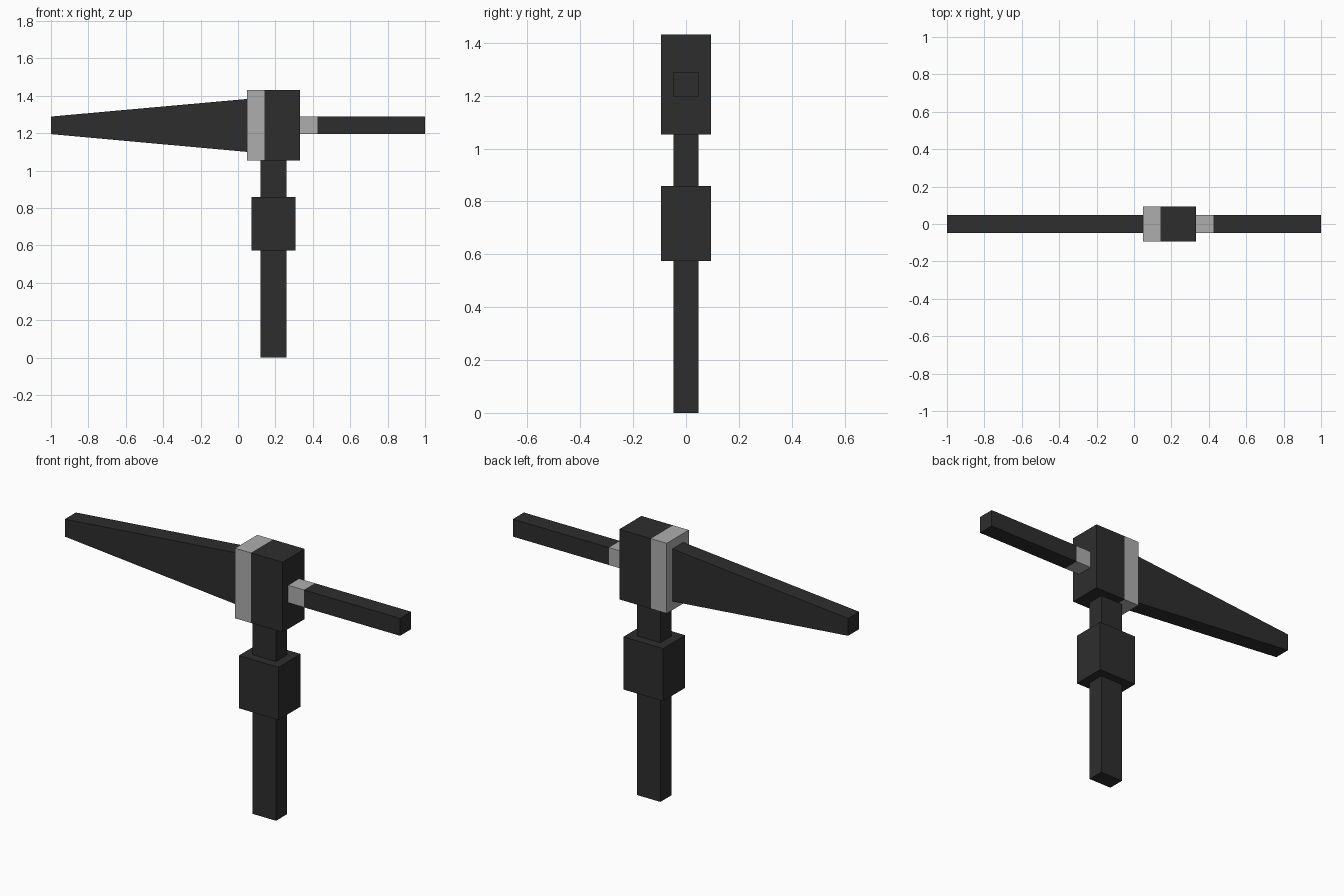
import bpy, bmesh

if "Cube" in bpy.data.objects:
    bpy.data.objects.remove(bpy.data.objects["Cube"])


def material(name, v):
    m = bpy.data.materials.new(name)
    m.diffuse_color = (v, v, v, 1)
    m.use_nodes = True
    m.node_tree.nodes["Principled BSDF"].inputs["Base Color"].default_value = m.diffuse_color
    return m


DARK = material("dark grey", 0.027)
LIGHT = material("light grey", 0.42)


def block(name, x, y, z, z_left=None, light_to=None):
    """Box spanning x and z, half depth y; optional left-end z range and light band up to light_to."""
    bm = bmesh.new()
    bmesh.ops.create_cube(bm, size=2)
    for v in bm.verts:
        zr = z_left if z_left and v.co.x < 0 else z
        v.co = (x[v.co.x > 0], y if v.co.y > 0 else -y, zr[v.co.z > 0])
    if light_to is not None:
        bmesh.ops.bisect_plane(bm, geom=bm.verts[:] + bm.edges[:] + bm.faces[:],
                               plane_co=(light_to, 0, 0), plane_no=(1, 0, 0))
        for f in bm.faces:
            f.material_index = int(f.calc_center_median().x < light_to)
    bmesh.ops.recalc_face_normals(bm, faces=bm.faces[:])
    me = bpy.data.meshes.new(name)
    bm.to_mesh(me)
    bm.free()
    me.materials.append(DARK)
    me.materials.append(LIGHT)
    ob = bpy.data.objects.new(name, me)
    bpy.context.collection.objects.link(ob)
    return ob


THIN, WIDE = 0.047, 0.094

# upright shaft and the thick collar on it
block("shaft", (0.12, 0.26), THIN, (0, 1.053))
block("collar", (0.071, 0.307), WIDE, (0.574, 0.858))
# head with light band on its left end
block("head", (0.049, 0.332), WIDE, (1.053, 1.431), light_to=0.143)
# tapering blade to the left
block("blade", (-1, 0.049), THIN, (1.1, 1.383), z_left=(1.195, 1.289))
# straight bar to the right with light root
block("bar", (0.332, 1), THIN, (1.195, 1.289), light_to=0.426)
